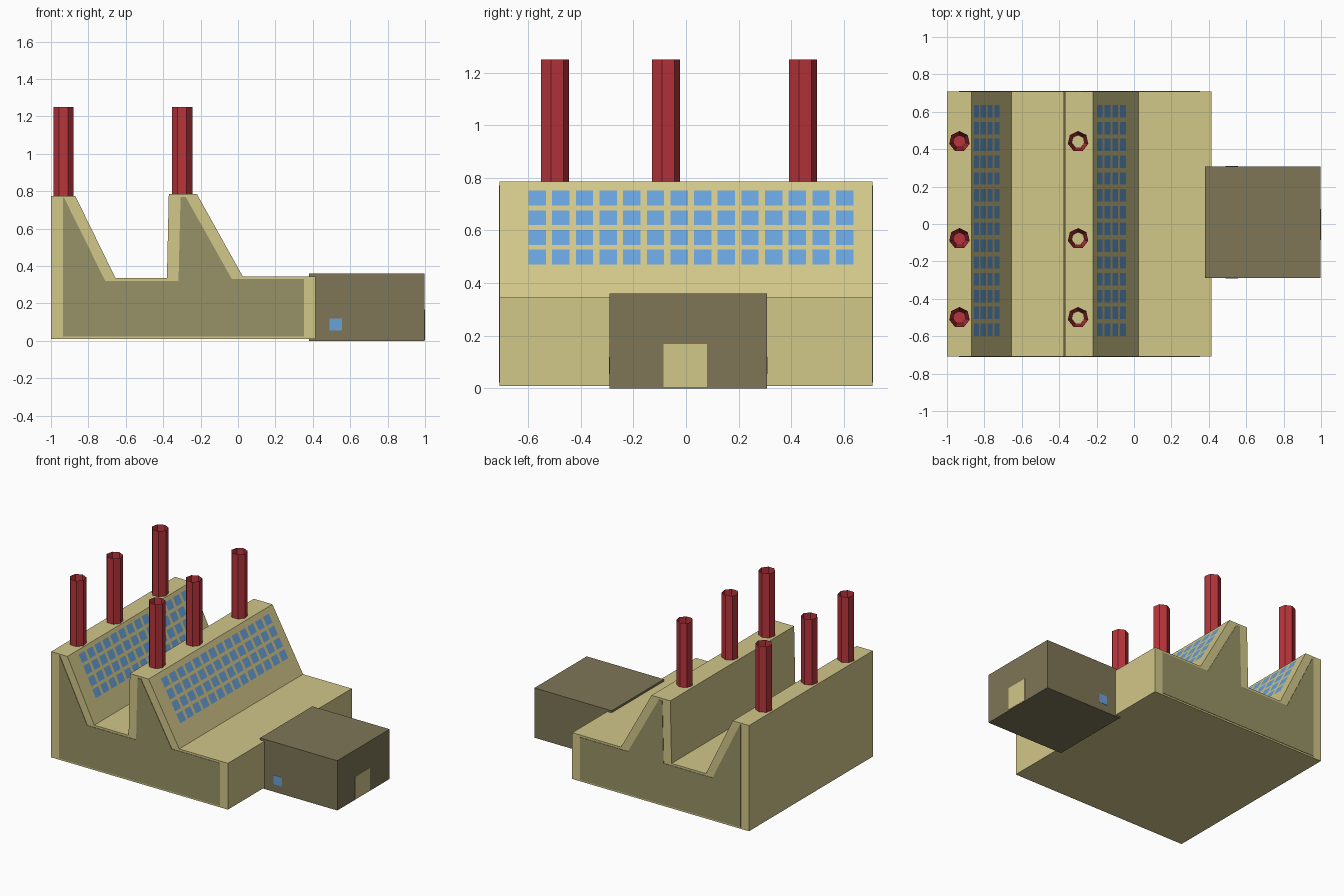
import bpy, math
from mathutils import Vector

if "Cube" in bpy.data.objects:
    bpy.data.objects.remove(bpy.data.objects["Cube"])


def material(name, rgb):
    m = bpy.data.materials.new(name)
    m.diffuse_color = (*rgb, 1)
    m.use_nodes = True
    m.node_tree.nodes["Principled BSDF"].inputs["Base Color"].default_value = m.diffuse_color
    return m


CREAM = material("cream", (0.64, 0.57, 0.25))
OLIVE = material("olive", (0.31, 0.29, 0.135))
BROWN = material("brown", (0.21, 0.18, 0.095))
BLUE = material("blue", (0.14, 0.36, 0.70))
RED = material("red", (0.47, 0.035, 0.045))


def make(name, verts, faces, mat):
    me = bpy.data.meshes.new(name)
    me.from_pydata([tuple(v) for v in verts], [], faces)
    me.materials.append(mat)
    ob = bpy.data.objects.new(name, me)
    bpy.context.collection.objects.link(ob)
    return ob


def extrude_y(name, profile, y0, y1, mat):
    """Closed prism from an (x, z) profile, counter-clockwise seen from -y."""
    n = len(profile)
    verts = [(x, y, z) for y in (y0, y1) for x, z in profile]
    faces = [tuple(range(n)), tuple(range(2 * n - 1, n - 1, -1))]
    faces += [(i, n + i, n + (i + 1) % n, (i + 1) % n) for i in range(n)]
    return make(name, verts, faces, mat)


def rect(x0, x1, z0, z1):
    return [(x0, z0), (x1, z0), (x1, z1), (x0, z1)]


# Factory hall with two saw-tooth ridges
hall = [(-1, 0.01), (0.415, 0.01), (0.415, 0.345), (0.025, 0.345), (-0.22, 0.785),
        (-0.37, 0.785), (-0.38, 0.335), (-0.655, 0.335), (-0.87, 0.775), (-1, 0.775)]
extrude_y("factory_hall", hall, -0.708, 0.708, CREAM)

# Darker gable panels on both ends
panel = [(-0.935, 0.022), (0.352, 0.022), (0.352, 0.33), (-0.033, 0.33), (-0.28, 0.77),
         (-0.307, 0.77), (-0.318, 0.32), (-0.71, 0.32), (-0.93, 0.765), (-0.935, 0.765)]
for side, y in (("front", -0.709), ("back", 0.709)):
    extrude_y(side + "_gable_panel", panel, y - 0.002, y + 0.002, OLIVE)

# Annex with door and side windows
extrude_y("annex", rect(0.38, 0.998, 0, 0.36), -0.29, 0.308, BROWN)
extrude_y("annex_door", rect(0.99, 1.0, 0.005, 0.168), -0.085, 0.08, CREAM)
for side, y in (("front", -0.29), ("back", 0.308)):
    extrude_y(side + "_annex_window", rect(0.49, 0.555, 0.055, 0.12), y - 0.002, y + 0.002, BLUE)


def skylights(name, top, bottom):
    """Grid of 14 x 4 panes lying just above a sloping roof."""
    (xt, zt), (xb, zb) = top, bottom
    normal = Vector((zt - zb, 0, xb - xt)).normalized() * 0.002
    verts, faces = [], []
    for r in range(4):
        lo, hi = 0.47 + r * 0.0747, 0.526 + r * 0.0747
        for c in range(14):
            y = -0.565 + c * 0.0898
            k = len(verts)
            for dy, z in ((-0.033, lo), (0.033, lo), (0.033, hi), (-0.033, hi)):
                x = xt + (xb - xt) * (zt - z) / (zt - zb)
                verts.append(Vector((x, y + dy, z)) + normal)
            faces.append((k, k + 1, k + 2, k + 3))
    make(name, verts, faces, BLUE)


skylights("rear_skylights", (-0.87, 0.775), (-0.655, 0.335))
skylights("front_skylights", (-0.22, 0.785), (0.025, 0.345))


def chimney(name, x, y):
    """Seven-sided stack, hollow and narrowing inside to a floor."""
    n, verts = 7, []
    for r, z in ((0.056, 0.765), (0.056, 1.25), (0.034, 0.779)):
        for i in range(n):
            a = math.pi / 2 + 2 * math.pi * i / n
            verts.append((x + r * math.cos(a), y + r * math.sin(a), z))
    faces = [(k + i, k + (i + 1) % n, k + n + (i + 1) % n, k + n + i)
             for k in (0, n) for i in range(n)]
    faces += [tuple(range(n - 1, -1, -1)), tuple(range(2 * n, 3 * n))]
    make(name, verts, faces, RED)


# Two rows of three chimneys
for row, x in (("rear", -0.933), ("front", -0.299)):
    for i, y in enumerate((-0.5, -0.078, 0.441)):
        chimney(f"{row}_chimney_{i + 1}", x, y)
